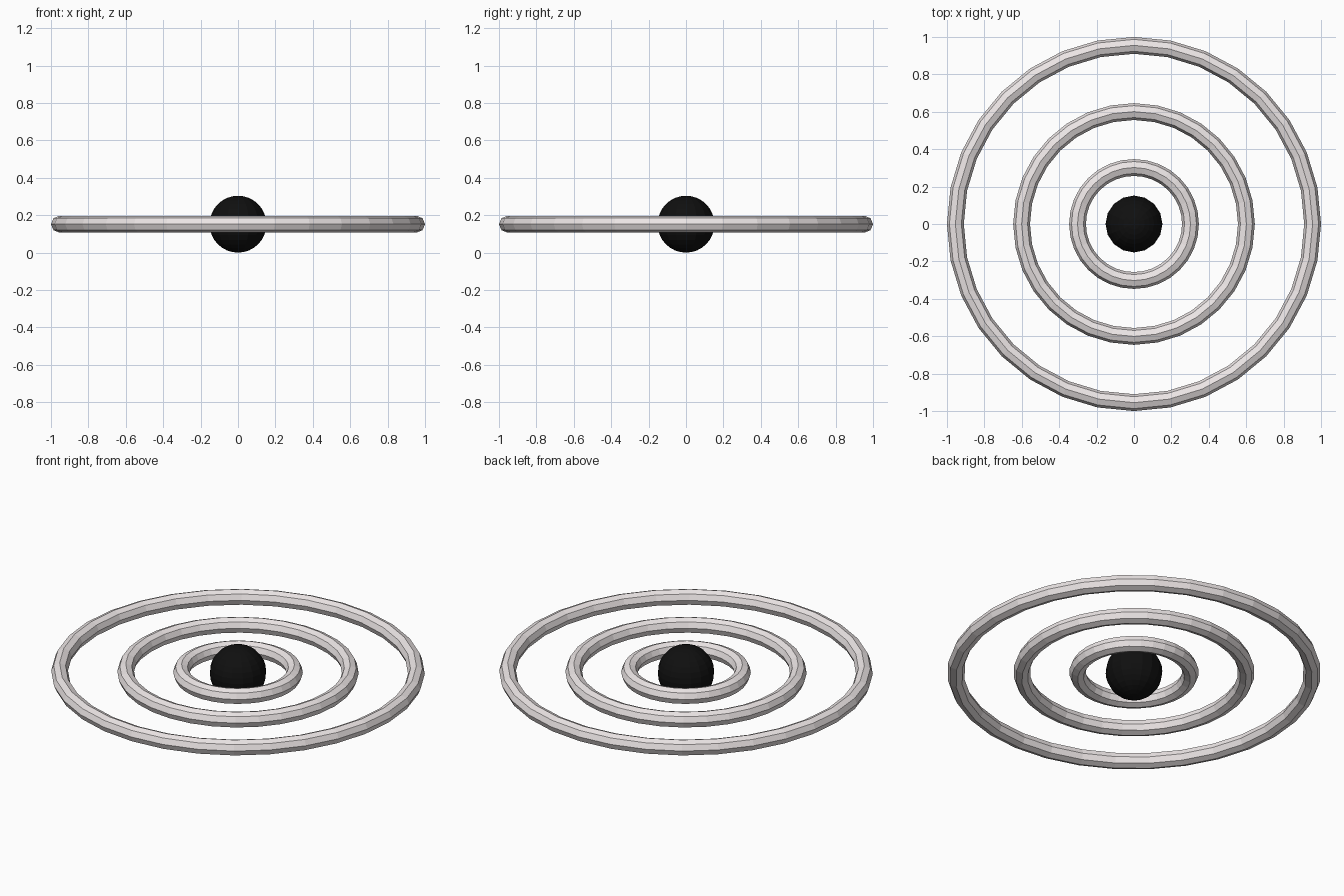
import bpy

if "Cube" in bpy.data.objects:
    bpy.data.objects.remove(bpy.data.objects["Cube"])

CENTRE_Z = 0.152


def paint(obj, name, colour):
    mat = bpy.data.materials.get(name) or bpy.data.materials.new(name)
    mat.diffuse_color = colour
    mat.use_nodes = True
    mat.node_tree.nodes["Principled BSDF"].inputs["Base Color"].default_value = mat.diffuse_color
    obj.data.materials.append(mat)


# Dark central ball
bpy.ops.mesh.primitive_uv_sphere_add(segments=16, ring_count=16, radius=0.152,
                                     location=(0, 0, CENTRE_Z))
ball = bpy.context.object
ball.name = "centre_ball"
paint(ball, "black", (0.005, 0.005, 0.005, 1))

# Three concentric flat-faceted rings with octagonal section
for name, radius in (("inner_ring", 0.302), ("middle_ring", 0.601), ("outer_ring", 0.955)):
    bpy.ops.mesh.primitive_torus_add(major_radius=radius, minor_radius=0.045,
                                     major_segments=32, minor_segments=8,
                                     location=(0, 0, CENTRE_Z))
    ring = bpy.context.object
    ring.name = name
    ring.data.shade_flat()
    paint(ring, "pale_grey", (0.84, 0.79, 0.79, 1))
